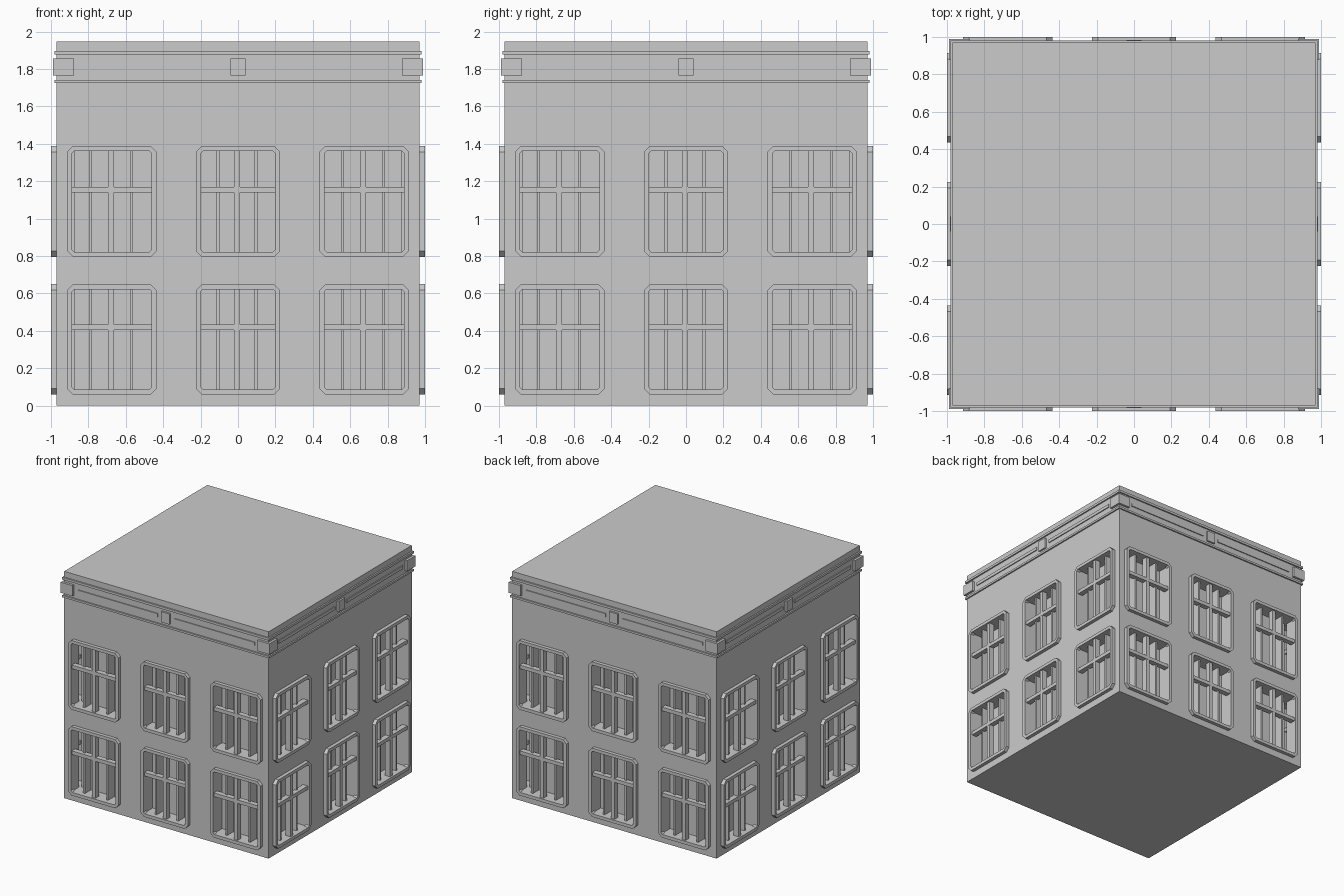
import bpy, bmesh
from math import pi
from mathutils import Matrix

if "Cube" in bpy.data.objects:
    bpy.data.objects.remove(bpy.data.objects["Cube"])

COLUMNS = [(-0.914, -0.435), (-0.225, 0.225), (0.435, 0.914)]
ROWS = [(0.059, 0.649), (0.795, 1.389)]
RIM = 0.027


def box(bm, x0, x1, y0, y1, z0, z1):
    m = Matrix.Translation(((x0+x1)/2, (y0+y1)/2, (z0+z1)/2)) @ Matrix.Diagonal((x1-x0, y1-y0, z1-z0, 1))
    bmesh.ops.create_cube(bm, size=1, matrix=m)


def octagon(x0, x1, z0, z1, c):
    return [(x0+c, z0), (x1-c, z0), (x1, z0+c), (x1, z1-c),
            (x1-c, z1), (x0+c, z1), (x0, z1-c), (x0, z0+c)]


def ring(bm, x0, x1, z0, z1):
    outer = octagon(x0, x1, z0, z1, 0.032)
    inner = octagon(x0+RIM, x1-RIM, z0+RIM, z1-RIM, 0.012)
    loops = [[bm.verts.new((x, y, z)) for x, z in pts]
             for pts, y in ((outer, -0.965), (outer, -1.0), (inner, -1.0), (inner, -0.965))]
    for a, b in zip(loops, loops[1:] + loops[:1]):
        for i in range(8):
            j = (i+1) % 8
            bm.faces.new((a[i], a[j], b[j], b[i]))


def make(name, build, turns=(0, 1, 2, 3)):
    """Build geometry for the front face and repeat it around the building."""
    bm = bmesh.new()
    for k in turns:
        old = set(bm.verts)
        build(bm)
        new = [v for v in bm.verts if v not in old]
        bmesh.ops.rotate(bm, verts=new, cent=(0, 0, 0), matrix=Matrix.Rotation(k*pi/2, 3, 'Z'))
    bmesh.ops.recalc_face_normals(bm, faces=bm.faces)
    me = bpy.data.meshes.new(name)
    bm.to_mesh(me)
    bm.free()
    ob = bpy.data.objects.new(name, me)
    bpy.context.collection.objects.link(ob)
    return ob


def windows():
    return [(x0, x1, z0, z1) for x0, x1 in COLUMNS for z0, z1 in ROWS]


def recesses(bm):
    for x0, x1, z0, z1 in windows():
        box(bm, x0+RIM, x1-RIM, -1.1, -0.875, z0+RIM, z1-RIM)


def frames(bm):
    for w in windows():
        ring(bm, *w)


def crossbars(bm):
    for x0, x1, z0, z1 in windows():
        c = (x0+x1)/2 - 0.005
        zb = z0 + 0.344
        box(bm, c-0.016, c+0.016, -0.985, -0.94, z0+0.02, z1-0.02)
        box(bm, x0+0.02, x1-0.02, -0.986, -0.94, zb, zb+0.031)


def slats(bm):
    for x0, x1, z0, z1 in windows():
        c = (x0+x1)/2 - 0.005
        q = (x1-x0)/4 - 0.01
        for x in (c-q, c+q):
            box(bm, x-0.008, x+0.008, -0.96, -0.87, z0+0.02, z1-0.02)


def blocks(bm):
    box(bm, -0.04, 0.04, -0.985, -0.96, 1.764, 1.855)
    box(bm, -0.99, -0.877, -0.99, -0.877, 1.764, 1.855)


def strips(bm):
    for x0, x1 in ((-0.84, -0.078), (0.078, 0.84)):
        box(bm, x0, x1, -0.978, -0.96, 1.796, 1.823)


def ledges(bm):
    for z0, z1 in ((1.725, 1.742), (1.877, 1.897)):
        box(bm, -0.982, 0.982, -0.982, 0.982, z0, z1)


# Main block with window recesses cut into each face
body = make("building_body", lambda bm: box(bm, -0.97, 0.97, -0.97, 0.97, 0, 1.946), (0,))
for name, turns in (("front_back_cutter", (0, 2)), ("side_cutter", (1, 3))):
    cutter = make(name, recesses, turns)
    cutter.hide_render = True
    cutter.hide_set(True)
    mod = body.modifiers.new(name, 'BOOLEAN')
    mod.operation = 'DIFFERENCE'
    mod.solver = 'EXACT'
    mod.object = cutter

# Windows
make("window_frames", frames)
make("window_crossbars", crossbars)
make("window_slats", slats)

# Cornice
make("cornice_ledges", ledges, (0,))
make("cornice_blocks", blocks)
make("cornice_strips", strips)
